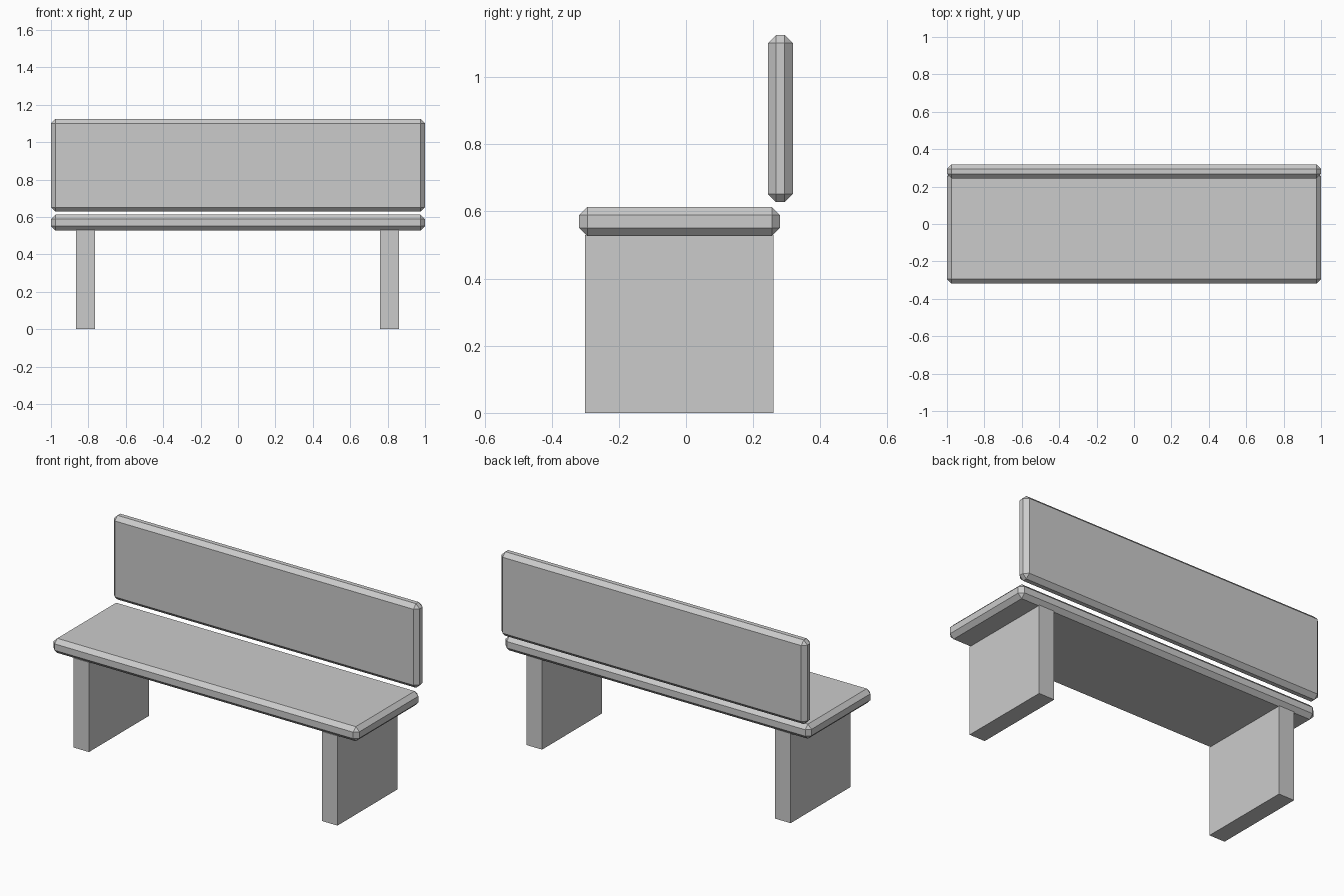
import bpy, bmesh
from mathutils import Vector

if "Cube" in bpy.data.objects:
    bpy.data.objects.remove(bpy.data.objects["Cube"])

grey = bpy.data.materials.new("plain grey")
grey.diffuse_color = (0.6, 0.6, 0.6, 1)
grey.use_nodes = True
grey.node_tree.nodes["Principled BSDF"].inputs["Base Color"].default_value = grey.diffuse_color


def box(name, lo, hi, chamfer=0.0):
    """Flat-shaded box between two corners, with optional chamfered edges."""
    lo, hi = Vector(lo), Vector(hi)
    bm = bmesh.new()
    bmesh.ops.create_cube(bm, size=1)
    bmesh.ops.scale(bm, vec=hi - lo, verts=bm.verts)
    mesh = bpy.data.meshes.new(name)
    bm.to_mesh(mesh)
    bm.free()
    mesh.materials.append(grey)
    obj = bpy.data.objects.new(name, mesh)
    obj.location = (lo + hi) / 2
    bpy.context.collection.objects.link(obj)
    if chamfer:
        bevel = obj.modifiers.new("chamfer", 'BEVEL')
        bevel.width = chamfer
        bevel.segments = 1
    return obj


# Chamfered planks
box("seat", (-1, -0.318, 0.527), (1, 0.28, 0.613), 0.024)
box("backrest", (-1, 0.244, 0.628), (1, 0.318, 1.125), 0.024)

# Slab legs
for name, x in (("left_leg", -0.815), ("right_leg", 0.81)):
    box(name, (x - 0.051, -0.301, 0), (x + 0.051, 0.26, 0.53))
